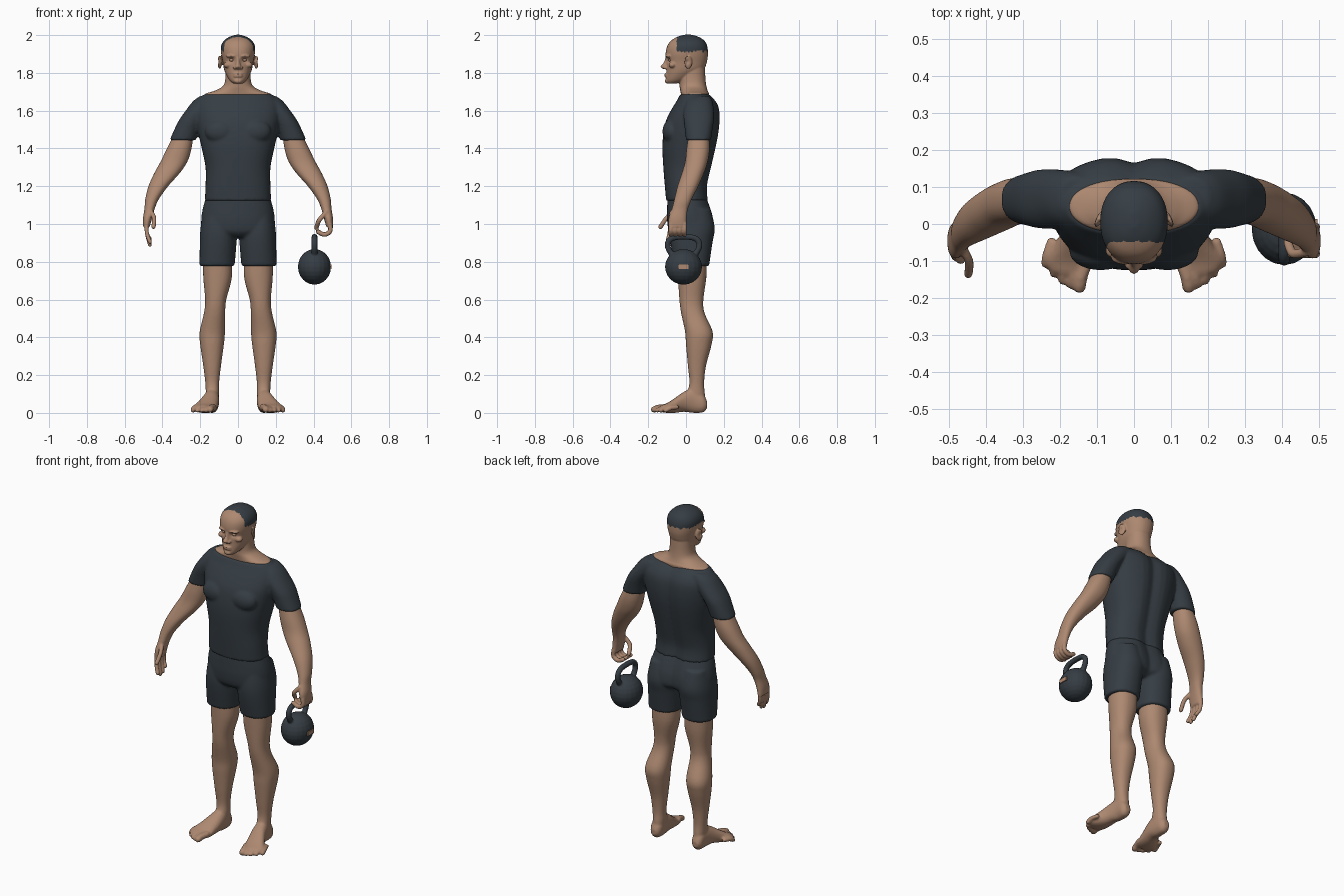
import bpy, bmesh, math
from mathutils import Vector, Matrix

default = bpy.data.objects.get("Cube")
if default:
    bpy.data.objects.remove(default)


def make_material(name, colour):
    mat = bpy.data.materials.new(name)
    mat.use_nodes = True
    mat.diffuse_color = (*colour, 1)
    mat.node_tree.nodes["Principled BSDF"].inputs["Base Color"].default_value = (*colour, 1)
    return mat


skin = make_material("skin", (0.42, 0.25, 0.165))
slate = make_material("dark slate", (0.036, 0.047, 0.057))


def spline(rows, steps):
    """Catmull-Rom interpolation through rows of numbers."""
    rows = [Vector(r) for r in rows]
    result = []
    for i in range(len(rows) - 1):
        a, b = rows[max(i - 1, 0)], rows[i]
        c, d = rows[i + 1], rows[min(i + 2, len(rows) - 1)]
        for k in range(steps):
            t = k / steps
            result.append(0.5 * (2 * b + (c - a) * t + (2 * a - 5 * b + 4 * c - d) * t ** 2
                                 + (3 * b - a - 3 * c + d) * t ** 3))
    return result + [rows[-1]]


def bridge(bm, rings):
    """Join rings of points into a closed, capped surface."""
    rings = [[bm.verts.new(p) for p in ring] for ring in rings]
    for low, high in zip(rings, rings[1:]):
        for k in range(len(low)):
            j = (k + 1) % len(low)
            bm.faces.new((low[k], low[j], high[j], high[k]))
    bm.faces.new(rings[0])
    bm.faces.new(rings[-1])


def loft(bm, rows, side=1, axis="z", power=2.2, groove=0.0, sides=40):
    """Skin rows of (station, x min, x max, depth min, depth max)."""
    rings = []
    for s, x0, x1, d0, d1 in spline(rows, 5):
        ring = []
        for k in range(sides):
            a = math.tau * k / sides
            c, n = math.cos(a), math.sin(a)
            x = (x0 + x1) / 2 + (x1 - x0) / 2 * math.copysign(abs(c) ** (2 / power), c)
            d = (d0 + d1) / 2 + (d1 - d0) / 2 * math.copysign(abs(n) ** (2 / power), n)
            if n > 0:
                d -= groove * math.exp(-(x / 0.04) ** 2)
            ring.append((side * x, d, s) if axis == "z" else (side * x, s, d))
        rings.append(ring)
    bridge(bm, rings)


def centred(rows):
    """Rows of (z, half width, front, back) for parts on the middle plane."""
    return [(z, -w, w, f, b) for z, w, f, b in rows]


def ball(bm, centre, size, tilt=0.0):
    place = Matrix.Translation(centre) @ Matrix.Rotation(tilt, 4, "Z") @ Matrix.Diagonal((*size, 1))
    bmesh.ops.create_uvsphere(bm, u_segments=20, v_segments=12, radius=1, matrix=place)


def rod(bm, points, radius, side=1, sides=12):
    """Round-ended rod along a smooth path."""
    path = spline([(side * x, y, z) for x, y, z in points], 5)
    start, end = (path[0] - path[1]).normalized(), (path[-1] - path[-2]).normalized()
    bends = [math.radians(a) for a in (80, 55, 30)]
    stations = [(path[0] + start * radius * math.sin(a), radius * math.cos(a)) for a in bends]
    stations += [(p, radius) for p in path]
    stations += [(path[-1] + end * radius * math.sin(a), radius * math.cos(a)) for a in reversed(bends)]
    heading = -start
    across = heading.orthogonal().normalized()
    rings = []
    for i, (p, r) in enumerate(stations):
        ahead = stations[min(i + 1, len(stations) - 1)][0] - stations[max(i - 1, 0)][0]
        across = heading.rotation_difference(ahead) @ across
        heading = ahead.normalized()
        up = heading.cross(across)
        turns = [math.tau * k / sides for k in range(sides)]
        rings.append([p + r * (across * math.cos(a) + up * math.sin(a)) for a in turns])
    bridge(bm, rings)


def fuse(name, bm, mat, voxel, smoothing=3):
    """Melt overlapping forms into one smooth surface."""
    bmesh.ops.recalc_face_normals(bm, faces=bm.faces)
    mesh = bpy.data.meshes.new(name)
    bm.to_mesh(mesh)
    bm.free()
    obj = bpy.data.objects.new(name, mesh)
    bpy.context.collection.objects.link(obj)
    remesh = obj.modifiers.new("Melt", "REMESH")
    remesh.mode = "VOXEL"
    remesh.voxel_size = voxel
    soften = obj.modifiers.new("Soften", "SMOOTH")
    soften.iterations = smoothing
    depsgraph = bpy.context.evaluated_depsgraph_get()
    baked = bpy.data.meshes.new_from_object(obj.evaluated_get(depsgraph))
    obj.modifiers.clear()
    obj.data = baked
    baked.materials.clear()
    baked.materials.append(mat)
    baked.shade_smooth()
    return obj


# Shirt: torso, sleeves and chest muscles
bm = bmesh.new()
loft(bm, centred([(1.122, .176, -.105, .122), (1.2, .172, -.112, .118), (1.3, .172, -.12, .14),
                  (1.4, .192, -.125, .163), (1.48, .21, -.12, .178), (1.55, .222, -.105, .184),
                  (1.61, .225, -.075, .18), (1.65, .215, -.05, .162), (1.688, .178, -.03, .125)]),
     groove=0.02, power=2.3)
for side in (1, -1):
    loft(bm, [(1.678, .1, .2, .02, .125), (1.65, .1, .238, 0, .14), (1.6, .14, .277, -.012, .147),
              (1.55, .18, .312, -.012, .147), (1.5, .205, .337, -.006, .14),
              (1.443, .224, .362, 0, .132)], side)
    ball(bm, (side * .09, -.075, 1.49), (.085, .05, .065))
fuse("shirt", bm, slate, 0.008)

# Shorts: pelvis, buttocks and two legs
bm = bmesh.new()
loft(bm, centred([(1.14, .17, -.098, .115), (1.08, .187, -.1, .137), (1.02, .195, -.1, .152),
                  (.96, .19, -.09, .15), (.93, .12, -.06, .11)]), groove=0.02)
for side in (1, -1):
    loft(bm, [(1.08, .03, .18, -.07, .13), (.98, .005, .198, -.085, .152),
              (.9, .008, .202, -.082, .14), (.777, .018, .204, -.062, .122)], side)
fuse("shorts", bm, slate, 0.008)

for side, label in ((1, "left"), (-1, "right")):
    # Leg with foot and toes
    bm = bmesh.new()
    loft(bm, [(.84, .035, .186, -.045, .11), (.72, .032, .184, -.042, .108), (.6, .062, .174, -.035, .092),
              (.53, .068, .18, -.026, .098), (.43, .069, .203, -.005, .141), (.36, .075, .2, 0, .135),
              (.25, .09, .184, .01, .106), (.16, .1, .173, .018, .096), (.1, .1, .17, .005, .1),
              (.04, .105, .165, 0, .105)], side)
    loft(bm, [(.112, .12, .155, .025, .06), (.09, .105, .17, .003, .1), (.04, .1, .175, 0, .13),
              (-.01, .1, .19, .006, .112), (-.06, .107, .217, 0, .078), (-.1, .113, .24, 0, .052),
              (-.13, .125, .225, .004, .04)], side, axis="y")
    for i in range(5):
        x, y, r = .143 + .023 * i, -.169 + .0035 * i * (i + .4), .018 if i == 0 else .0125
        rod(bm, [(x - .012, y + .06, .03), (x, y + .025, .026), (x + .004, y, r)], r, side)
    fuse(label + "_leg", bm, skin, 0.007, 2)

    # Arm and palm
    bm = bmesh.new()
    loft(bm, [(1.48, .235, .335, .015, .12), (1.4, .246, .376, .003, .125), (1.33, .268, .41, -.005, .115),
              (1.27, .308, .443, -.022, .095), (1.2, .37, .474, -.045, .065), (1.13, .42, .491, -.062, .03),
              (1.08, .441, .495, -.075, .01), (1.03, .455, .503, -.092, .003),
              (.985, .467, .503, -.092, .002)], side)
    # Fingers curl round the handle on the left and hang loose on the right
    for i in range(4):
        y = -.08 + .024 * i
        if side > 0:
            rod(bm, [(.487, y, 1), (.488, y, .962), (.458, y, .944), (.425, y, .958)], .0125, side)
        else:
            drop = (.905, .89, .897, .92)[i]
            rod(bm, [(.485, y, 1), (.482, y - .008, .95), (.466, y - .018, drop)], .011, side)
    if side > 0:
        rod(bm, [(.465, -.075, 1.06), (.43, -.08, 1.02), (.415, -.05, .98)], .0125, side)
    else:
        rod(bm, [(.465, -.06, 1.07), (.445, -.1, 1.035), (.447, -.135, .985)], .012, side)
    fuse(label + "_arm", bm, skin, 0.005, 2)

# Head and neck with facial features
bm = bmesh.new()
loft(bm, centred([(1.66, .165, -.02, .115), (1.688, .174, -.027, .122), (1.705, .125, -.03, .115),
                  (1.73, .08, -.034, .108), (1.77, .067, -.035, .103), (1.84, .066, -.03, .1)]))
loft(bm, centred([(1.744, .025, -.098, -.05), (1.76, .044, -.106, 0), (1.79, .062, -.105, .05),
                  (1.82, .074, -.103, .095), (1.86, .081, -.104, .111), (1.9, .089, -.108, .116),
                  (1.94, .09, -.1, .113), (1.97, .075, -.08, .098), (1.991, .045, -.045, .066),
                  (2.002, .012, -.01, .03)]))
loft(bm, centred([(1.885, .01, -.108, -.08), (1.855, .011, -.118, -.08), (1.832, .017, -.135, -.08),
                  (1.82, .012, -.118, -.08)]))
for side in (1, -1):
    ball(bm, (side * .016, -.108, 1.828), (.01, .013, .009))
    ball(bm, (side * .035, -.092, 1.889), (.03, .018, .009), side * .25)
    ball(bm, (side * .055, -.072, 1.842), (.022, .02, .016))
    ball(bm, (side * .097, .012, 1.856), (.007, .023, .036), side * .45)
for z in (1.793, 1.782):
    ball(bm, (0, -.103, z), (.025, .011, .0055))
ball(bm, (0, -.1, 1.757), (.022, .012, .013))
head = fuse("head", bm, skin, 0.0042, 2)
for v in head.data.vertices:
    # Sunken eye sockets and hollow ears
    eye = Vector((abs(v.co.x) - .034, v.co.z - 1.868)).length
    if v.co.y < -.05:
        v.co.y += .014 * math.exp(-(eye / .014) ** 2)
    ear = Vector((v.co.y - .005, v.co.z - 1.858)).length
    if abs(v.co.x) > .088 and v.co.z < 1.9:
        v.co.x -= math.copysign(.008 * math.exp(-(ear / .012) ** 2), v.co.x)

# Cropped hair with a receding hairline
head.data.materials.append(slate)
for face in head.data.polygons:
    x, y, z = face.center
    ragged = .004 * math.sin(x * 190) + .003 * math.sin(y * 330)
    hairline = -.048 - .35 * max(0, abs(x) - .055) + ragged
    if z > 1.915 + ragged and y > hairline:
        face.material_index = 1

# Eyes
bm = bmesh.new()
for side in (1, -1):
    ball(bm, (side * .034, -.083, 1.868), (.013, .012, .008))
fuse("eyes", bm, skin, 0.003, 1)

# Kettlebell with handle and side plate
bell = Vector((.405, -.013, .773))
bm = bmesh.new()
ball(bm, bell, (.088, .098, .094))
rod(bm, [(bell.x, bell.y + y, z) for y, z in
         ((-.05, .82), (-.082, .875), (-.077, .912), (-.04, .93), (.04, .93), (.077, .912),
          (.082, .875), (.05, .82))], .0155)
fuse("kettlebell", bm, slate, 0.005, 2)
bpy.ops.mesh.primitive_cube_add(size=1, location=bell + Vector((.086, 0, 0)))
plate = bpy.context.object
plate.name = "kettlebell_plate"
plate.scale = (.009, .054, .024)
plate.data.materials.append(skin)
